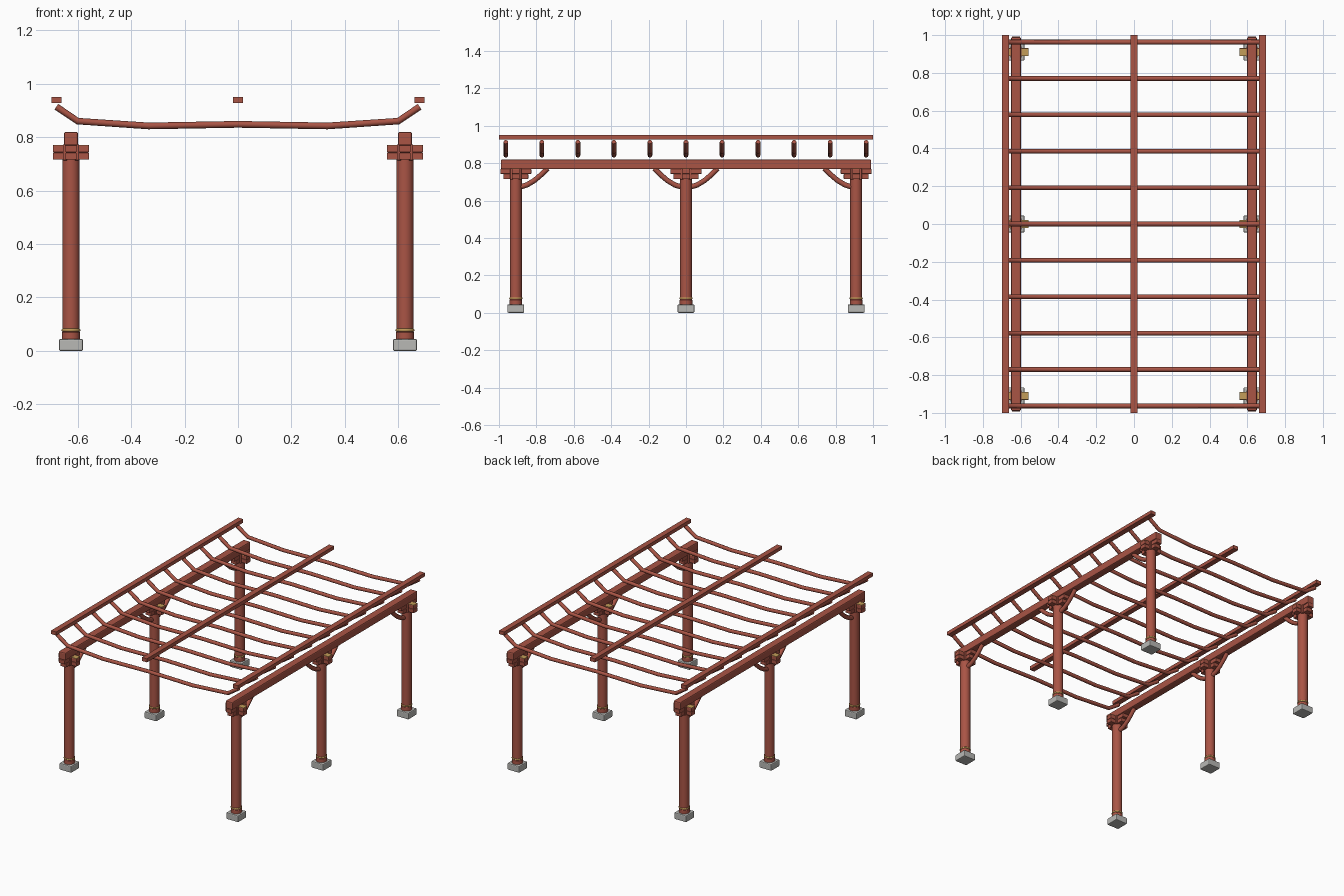
import bpy
import math
from mathutils import Vector

default = bpy.data.objects.get("Cube")
if default:
    bpy.data.objects.remove(default, do_unlink=True)


def make_material(name, rgb):
    mat = bpy.data.materials.new(name)
    mat.use_nodes = True
    mat.diffuse_color = (*rgb, 1)
    mat.node_tree.nodes["Principled BSDF"].inputs["Base Color"].default_value = (*rgb, 1)
    return mat


RED = make_material("red_lacquer", (0.40, 0.09, 0.06))
GOLD = make_material("gold_trim", (0.55, 0.34, 0.10))
STONE = make_material("grey_stone", (0.48, 0.48, 0.46))


def finish(obj, name, mat, bevel=0):
    obj.name = name
    obj.data.materials.append(mat)
    if bevel:
        mod = obj.modifiers.new("soft_edges", "BEVEL")
        mod.width = bevel
        mod.segments = 2
    return obj


def box(name, centre, size, mat, bevel=0):
    bpy.ops.mesh.primitive_cube_add(size=1, location=centre)
    obj = bpy.context.object
    obj.scale = size
    bpy.ops.object.transform_apply(location=False, rotation=False, scale=True)
    return finish(obj, name, mat, bevel)


def cylinder(name, centre, radius, height, mat, bevel=0):
    bpy.ops.mesh.primitive_cylinder_add(vertices=24, radius=radius, depth=height, location=centre)
    obj = finish(bpy.context.object, name, mat, bevel)
    bpy.ops.object.shade_smooth_by_angle(angle=math.radians(40))
    return obj


def tube(name, points, radius, mat):
    """Round bar swept along a polyline, turned into a mesh."""
    curve = bpy.data.curves.new(name, "CURVE")
    curve.dimensions = "3D"
    curve.bevel_depth = radius
    curve.bevel_resolution = 2
    curve.use_fill_caps = True
    spline = curve.splines.new("POLY")
    spline.points.add(len(points) - 1)
    for p, co in zip(spline.points, points):
        p.co = (*co, 1)
    obj = bpy.data.objects.new(name, curve)
    bpy.context.collection.objects.link(obj)
    bpy.ops.object.select_all(action="DESELECT")
    obj.select_set(True)
    bpy.context.view_layer.objects.active = obj
    bpy.ops.object.convert(target="MESH")
    obj = finish(bpy.context.object, name, mat)
    bpy.ops.object.shade_smooth_by_angle(angle=math.radians(50))
    return obj


POST_X = 0.625
POST_Y = 0.91
BRACE = [(0.022, 0.672), (0.06, 0.684), (0.1, 0.708), (0.135, 0.738), (0.17, 0.772)]


def post(x, y, side):
    # Stone footing, round column and gold band
    box(f"footing_{side}", (x, y, 0.0225), (0.09, 0.09, 0.045), STONE, 0.006)
    cylinder(f"column_{side}", (x, y, 0.385), 0.032, 0.69, RED)
    cylinder(f"column_foot_{side}", (x, y, 0.056), 0.034, 0.03, RED, 0.003)
    cylinder(f"column_band_{side}", (x, y, 0.078), 0.035, 0.01, GOLD, 0.003)

    # Two tiers of crossed bracket arms
    box(f"bracket_block_{side}", (x, y, 0.743), (0.06, 0.06, 0.06), RED, 0.003)
    for tier, z, reach in (("lower", 0.729, 0.067), ("upper", 0.756, 0.083)):
        box(f"{tier}_cross_arm_{side}", (x, y, z), (0.135, 0.042, 0.026), RED, 0.003)
        box(f"{tier}_long_arm_{side}", (x, y, z), (0.042, 2 * reach, 0.026), RED, 0.003)
    for s in (-1, 1):
        box(f"bracket_cap_{side}", (x + s * 0.047, y, 0.77), (0.04, 0.04, 0.003), GOLD)

    # Curved braces, only towards the inside at the end posts
    for s in (-1, 1):
        if y * s <= 0:
            path = [(x, y + s * d, z) for d, z in BRACE]
            tube(f"brace_{side}", path, 0.014, RED)


# Posts and long side beams
for side, sx in (("left", 1), ("right", -1)):
    for y in (-POST_Y, 0, POST_Y):
        post(sx * POST_X, y, side)
    box(f"side_beam_{side}", (sx * POST_X, 0, 0.794), (0.052, 1.98, 0.052), RED, 0.007)
    box(f"eave_rail_{side}", (sx * 0.68, 0, 0.939), (0.037, 2, 0.024), RED)

# Rail along the middle of the roof
box("ridge_rail", (0, 0, 0.939), (0.037, 2, 0.024), RED)

# Upswept rafters
half = [(0.335, 0.842), (0.60, 0.86), (0.68, 0.914)]
profile = [(-x, z) for x, z in reversed(half)] + [(0, 0.848)] + half
first = tube("rafter", [(x, 0, z) for x, z in profile], 0.0125, RED)
COUNT = 11
for i in range(COUNT):
    rafter = first if i == 0 else first.copy()
    if i:
        bpy.context.collection.objects.link(rafter)
    rafter.location = Vector((0, -0.963 + i * 1.926 / (COUNT - 1), 0))
